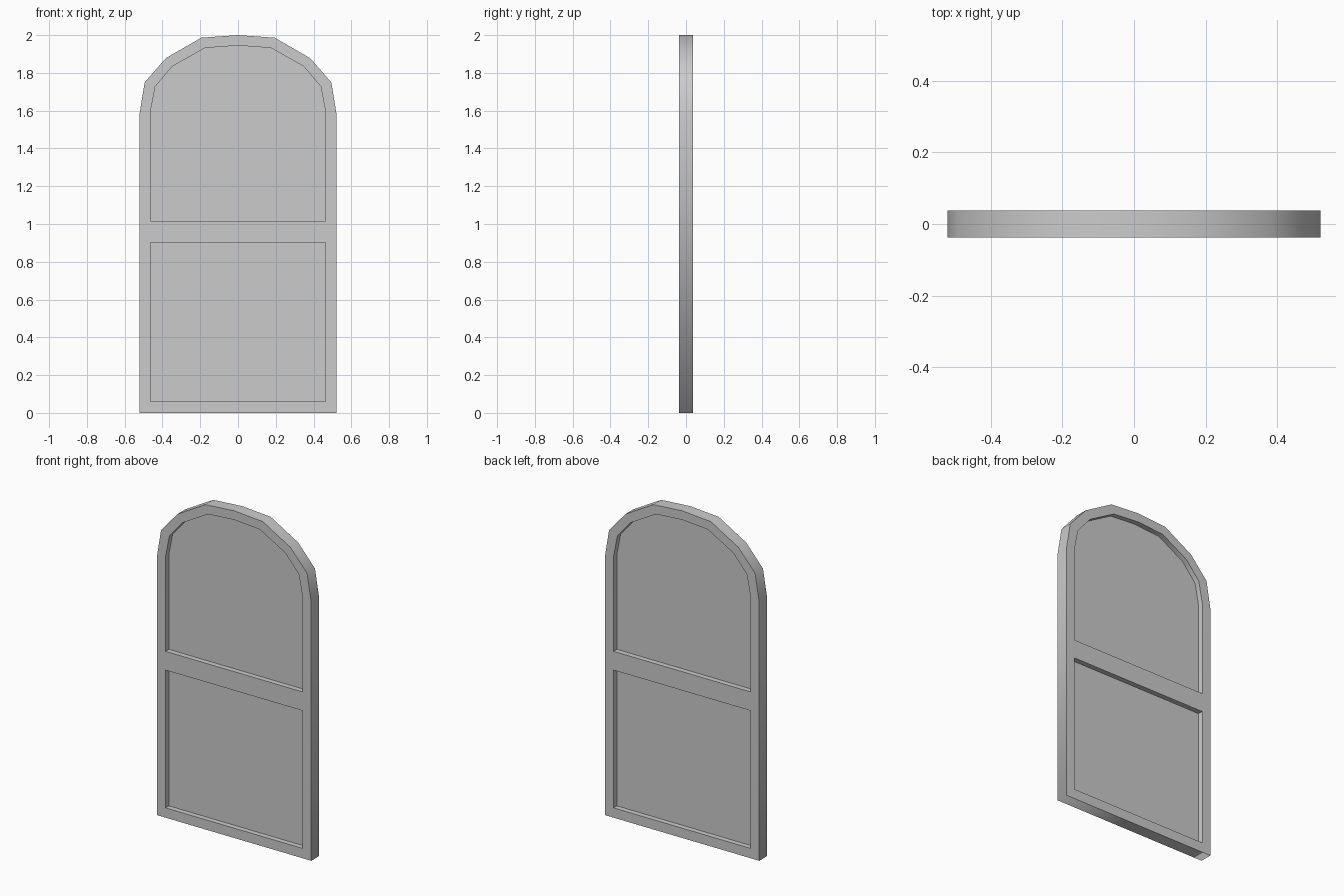
import bpy, bmesh

if "Cube" in bpy.data.objects:
    bpy.data.objects.remove(bpy.data.objects["Cube"])

HALF_DEPTH = 0.038


def mirrored(right):
    """Close a right-hand half outline (bottom to apex) across x = 0."""
    return right + [(-x, z) for x, z in reversed(right) if x > 0]


def make_slab(name, loops, half):
    """Fill outline loops (first outer, others holes) and extrude along y."""
    bm = bmesh.new()
    edges = []
    for loop in loops:
        vs = [bm.verts.new((x, -half, z)) for x, z in loop]
        edges += [bm.edges.new((vs[i - 1], vs[i])) for i in range(len(vs))]
    bmesh.ops.triangle_fill(bm, edges=edges, use_beauty=True, use_dissolve=False)
    ext = bmesh.ops.extrude_face_region(bm, geom=bm.faces[:], use_keep_orig=True)
    moved = [g for g in ext["geom"] if isinstance(g, bmesh.types.BMVert)]
    bmesh.ops.translate(bm, verts=moved, vec=(0, 2 * half, 0))
    bmesh.ops.recalc_face_normals(bm, faces=bm.faces[:])
    # Smooth rim, flat crisp front and back
    for f in bm.faces:
        f.smooth = abs(f.normal.y) < 0.5
    for e in bm.edges:
        inner = all(abs(v.co.x) < 0.5 and v.co.z > 0.03 for v in e.verts)
        caps = any(not f.smooth for f in e.link_faces)
        if caps or (inner and e.calc_face_angle(0) > 1.2 and e.verts[0].co.z < 1.7):
            e.smooth = False
    me = bpy.data.meshes.new(name)
    bm.to_mesh(me)
    bm.free()
    ob = bpy.data.objects.new(name, me)
    bpy.context.collection.objects.link(ob)
    return ob


# Outlines
outer = mirrored([(0.522, 0), (0.522, 1.58), (0.494, 1.75), (0.382, 1.878),
                  (0.195, 1.986), (0, 2.0)])
upper = mirrored([(0.463, 1.017), (0.463, 1.597), (0.438, 1.728), (0.348, 1.834),
                  (0.175, 1.932), (0, 1.945)])
lower = mirrored([(0.463, 0.06), (0.463, 0.902)])

# Arched frame with cross rail
make_slab("window_frame", [outer, upper, lower], HALF_DEPTH)

# Thin recessed panes
make_slab("upper_pane", [upper], 0.006)
make_slab("lower_pane", [lower], 0.006)
